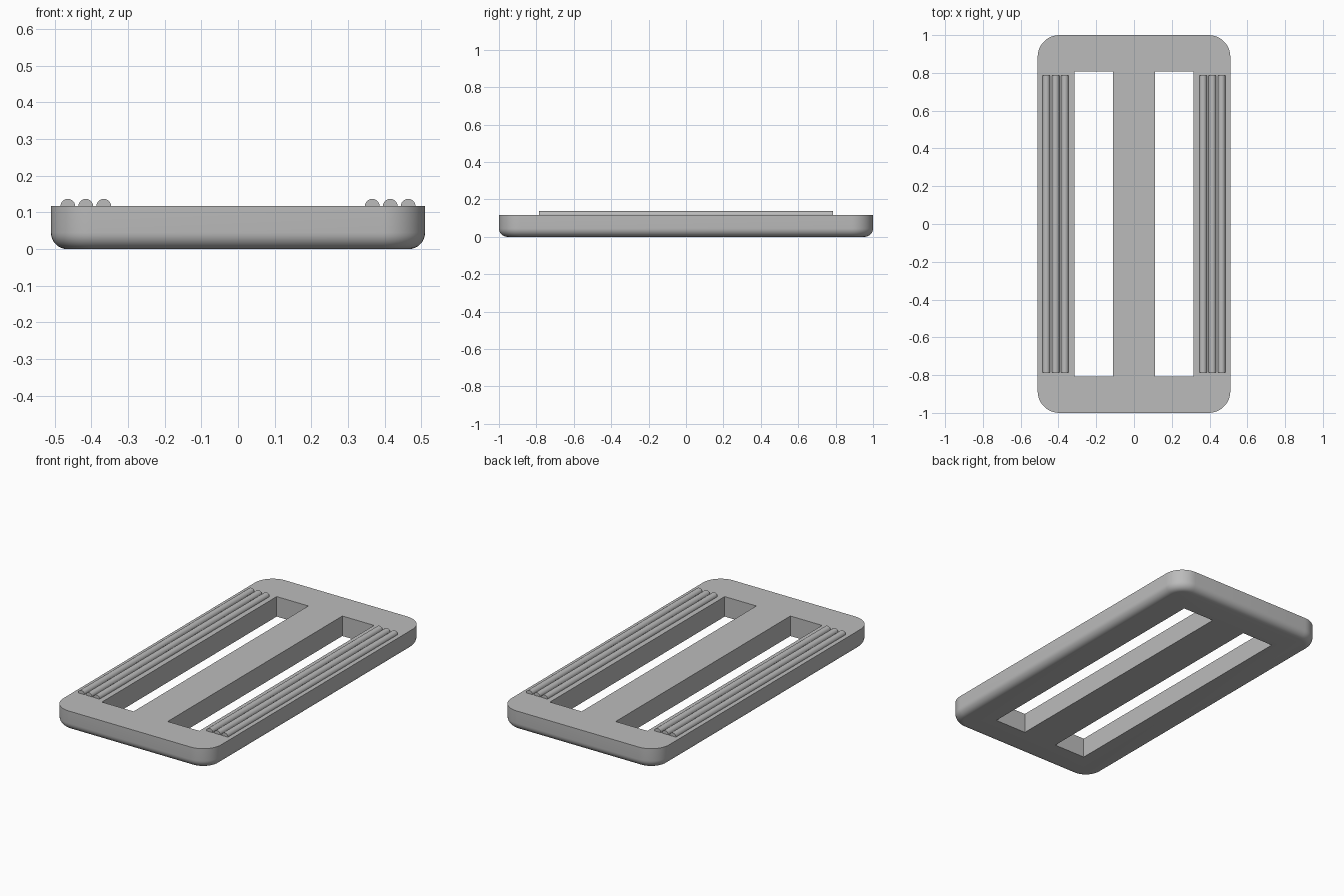
import bpy, bmesh, math
from mathutils import Matrix

cube = bpy.data.objects.get("Cube")
if cube:
    bpy.data.objects.remove(cube)

HALF_W, HALF_L, THICK = 0.51, 1.0, 0.117
CORNER, FILLET = 0.115, 0.045

grey = bpy.data.materials.new("grey plastic")
grey.use_nodes = True
colour = (0.5, 0.5, 0.5, 1)
grey.diffuse_color = colour
grey.node_tree.nodes["Principled BSDF"].inputs["Base Color"].default_value = colour


def add_object(name, bm):
    bmesh.ops.recalc_face_normals(bm, faces=bm.faces)
    mesh = bpy.data.meshes.new(name)
    bm.to_mesh(mesh)
    bm.free()
    mesh.materials.append(grey)
    obj = bpy.data.objects.new(name, mesh)
    bpy.context.collection.objects.link(obj)
    return obj


def smooth(obj):
    bpy.ops.object.select_all(action="DESELECT")
    obj.select_set(True)
    bpy.context.view_layer.objects.active = obj
    bpy.ops.object.shade_smooth_by_angle(angle=math.radians(35))


def box(size, centre):
    bm = bmesh.new()
    bmesh.ops.create_cube(bm, size=1)
    bmesh.ops.scale(bm, vec=size, verts=bm.verts)
    bmesh.ops.translate(bm, vec=centre, verts=bm.verts)
    return bm


# Plate: round the upright corners, then the bottom rim
bm = box((2 * HALF_W, 2 * HALF_L, THICK), (0, 0, THICK / 2))
upright = [e for e in bm.edges if abs(e.verts[0].co.z - e.verts[1].co.z) > 0.01]
bmesh.ops.bevel(bm, geom=upright, offset=CORNER, segments=12, profile=0.5, affect="EDGES")
rim = [e for e in bm.edges if all(v.co.z < 0.001 for v in e.verts)]
bmesh.ops.bevel(bm, geom=rim, offset=FILLET, segments=8, profile=0.5, affect="EDGES")
plate = add_object("buckle_plate", bm)

# Two strap slots cut through the plate
for side, label in ((1, "left"), (-1, "right")):
    cutter = add_object(label + "_slot_cutter", box((0.205, 1.615, 1), (side * 0.2125, 0, 0)))
    cutter.hide_render = True
    cut = plate.modifiers.new(label + "_slot", "BOOLEAN")
    cut.operation, cut.solver, cut.object = "DIFFERENCE", "EXACT", cutter
    bpy.context.view_layer.objects.active = plate
    bpy.ops.object.modifier_apply(modifier=cut.name)
    bpy.data.objects.remove(cutter)
smooth(plate)

# Half-round grip ribs along both long edges
for side, label in ((1, "left"), (-1, "right")):
    for i in range(3):
        bm = bmesh.new()
        bmesh.ops.create_cone(bm, cap_ends=True, segments=24, radius1=0.02, radius2=0.02,
                              depth=1.57, matrix=Matrix.Rotation(math.pi / 2, 4, "X"))
        bmesh.ops.translate(bm, vec=(side * (0.366 + 0.049 * i), 0, THICK), verts=bm.verts)
        cut = bmesh.ops.bisect_plane(bm, geom=bm.verts[:] + bm.edges[:] + bm.faces[:],
                                     plane_co=(0, 0, THICK - 0.001), plane_no=(0, 0, 1),
                                     clear_inner=True)
        smooth(add_object(f"{label}_grip_rib_{i + 1}", bm))
